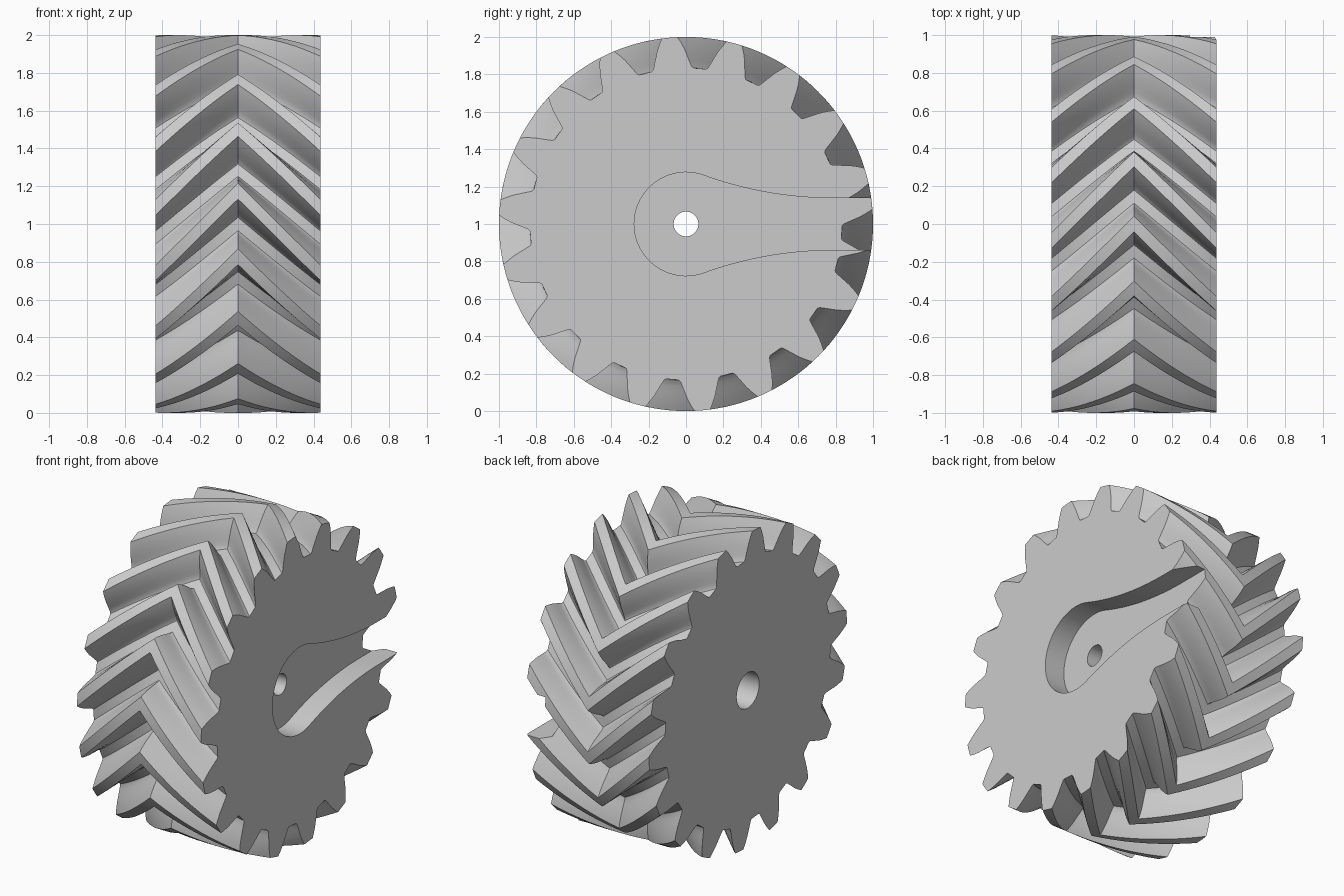
import bpy, bmesh, math
from mathutils import Vector
from mathutils.geometry import interpolate_bezier

TEETH = 18
HALF_WIDTH = 0.437
TWIST = math.radians(25)
PHASE = math.radians(15)
STEPS = 10            # slices per half of the gear

if "Cube" in bpy.data.objects:
    bpy.data.objects.remove(bpy.data.objects["Cube"])

grey = bpy.data.materials.new("plain_grey")
grey.use_nodes = True
colour = (0.6, 0.6, 0.6, 1)
grey.diffuse_color = colour
grey.node_tree.nodes["Principled BSDF"].inputs["Base Color"].default_value = colour


def loft(name, sections):
    """Skin a list of closed (x, y, z) rings and cap both ends."""
    bm = bmesh.new()
    rings = [[bm.verts.new(p) for p in ring] for ring in sections]
    for a, b in zip(rings, rings[1:]):
        for i in range(len(a)):
            j = (i + 1) % len(a)
            bm.faces.new((a[i], a[j], b[j], b[i]))
    bm.faces.new(rings[0])
    bm.faces.new(rings[-1])
    bmesh.ops.recalc_face_normals(bm, faces=bm.faces)
    mesh = bpy.data.meshes.new(name)
    bm.to_mesh(mesh)
    bm.free()
    obj = bpy.data.objects.new(name, mesh)
    mesh.materials.append(grey)
    bpy.context.collection.objects.link(obj)
    return obj


def prism(name, outline, x0, x1):
    return loft(name, [[(x, y, z + 1) for y, z in outline] for x in (x0, x1)])


def circle(radius, count=64):
    return [(radius * math.cos(math.tau * i / count),
             radius * math.sin(math.tau * i / count)) for i in range(count)]


# Tooth flank: radius and half angle in degrees, root to tip
flank = [(0.835, 7.6), (0.843, 7.0), (0.87, 6.2), (0.9, 5.4),
         (0.93, 4.65), (0.96, 3.75), (0.98, 3.1), (1.0, 2.4)]
tooth = [(r, -a) for r, a in flank] + [(1.0, 0)] + [(r, a) for r, a in reversed(flank)]


def gear_ring(x):
    turn = PHASE - TWIST * (1 - abs(x) / HALF_WIDTH)
    ring = []
    for k in range(TEETH):
        for r, a in tooth:
            t = turn + math.tau * k / TEETH + math.radians(a)
            ring.append((x, r * math.cos(t), 1 + r * math.sin(t)))
    return ring


# Herringbone gear body
gear = loft("herringbone_gear",
            [gear_ring(HALF_WIDTH * i / STEPS) for i in range(-STEPS, STEPS + 1)])

# Teardrop pocket outline: round end, flowing neck, open at the rim
start = math.radians(70)
R = 0.277
p0 = Vector((R * math.cos(start), R * math.sin(start)))
p3 = Vector((0.8, 0.138))
reach = (p3.x - p0.x) / 3
p1 = p0 + Vector((reach, -reach / math.tan(start)))
p2 = p3 - Vector((reach, 0))
neck = [(p.x, p.y) for p in interpolate_bezier(p0, p1, p2, p3, 20)]
upper = [(1.1, p3.y)] + neck[::-1]
sweep = math.pi - start
upper += [(R * math.cos(start + sweep * i / 20), R * math.sin(start + sweep * i / 20))
          for i in range(1, 20)]
outline = upper + [(-R, 0)] + [(y, -z) for y, z in reversed(upper)]
floor = HALF_WIDTH - 0.14

# Pocket, through hole and wider shaft bore
cutters = [prism("pocket_cutter", outline, floor, 0.6),
           prism("shaft_bore_cutter", circle(0.113), -0.6, 0.1),
           prism("through_hole_cutter", circle(0.066), -0.3, 0.5)]

bpy.context.view_layer.objects.active = gear
for cutter in cutters:
    cutter.hide_render = True
    mod = gear.modifiers.new("cut", 'BOOLEAN')
    mod.operation = 'DIFFERENCE'
    mod.solver = 'EXACT'
    mod.object = cutter
    bpy.ops.object.modifier_apply(modifier=mod.name)
    bpy.data.objects.remove(cutter)

# Smooth flanks, crisp edges
bpy.ops.object.select_all(action='DESELECT')
gear.select_set(True)
bpy.ops.object.shade_smooth_by_angle(angle=math.radians(25))
